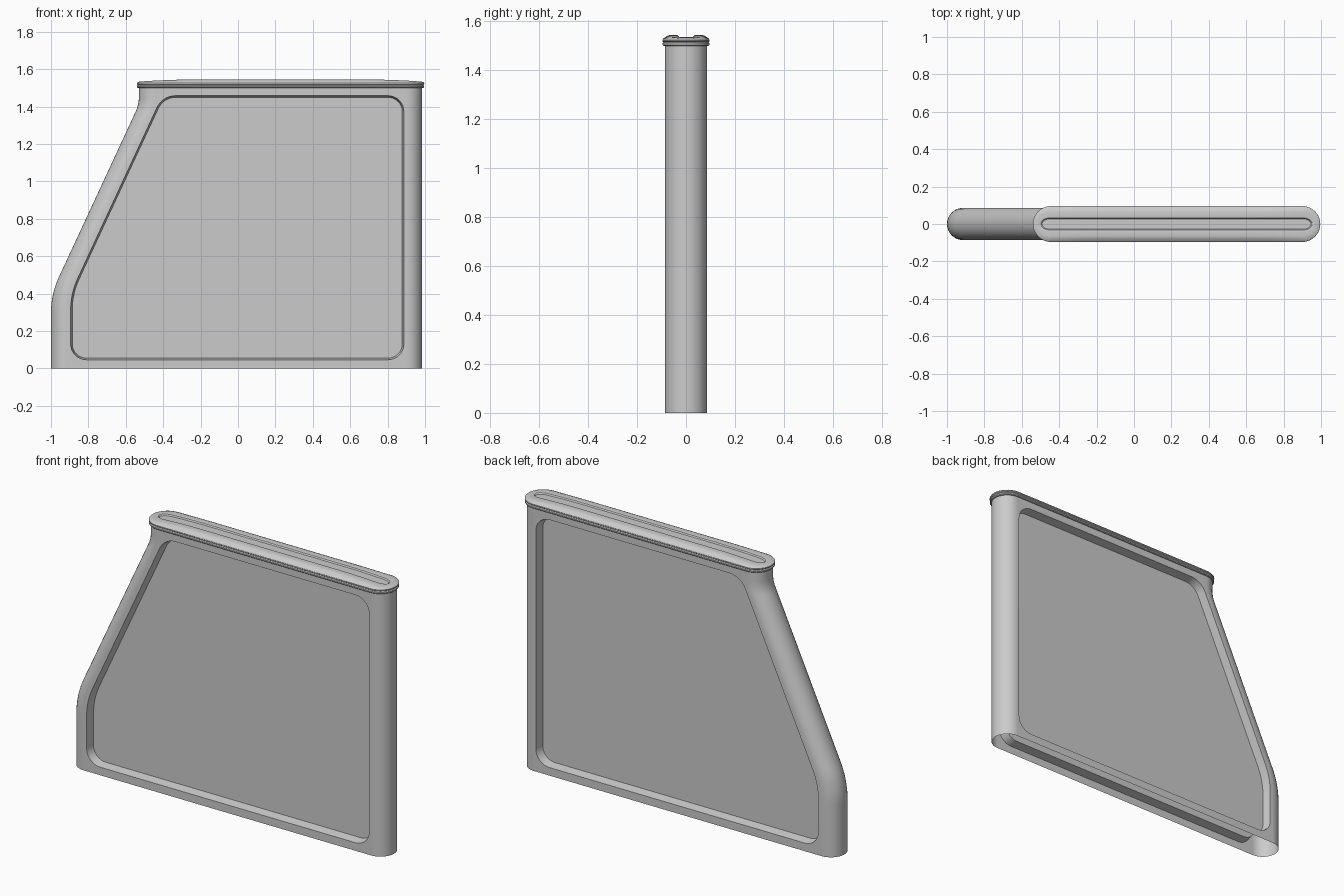
import bpy, bmesh, math
from mathutils import Vector

if "Cube" in bpy.data.objects:
    bpy.data.objects.remove(bpy.data.objects["Cube"])

T = 0.086            # half thickness, also the end rounding radius
DEPTH = 0.05         # depth of the side panels
TOP = 1.505
RIGHT = 0.985


def fillet(p, a, b, t, n=6):
    """Arc that rounds corner p between neighbours a and b, t = tangent length."""
    u, v = (a - p).normalized(), (b - p).normalized()
    half = u.angle(v) / 2
    r = t * math.tan(half)
    mid = (u + v).normalized()
    c = p + mid * (t / math.cos(half))
    s, e = p + u * t - c, p + v * t - c
    sweep = math.pi - 2 * half
    return [c + (s * math.sin((1 - k / n) * sweep) + e * math.sin(k / n * sweep))
            / math.sin(sweep) for k in range(n + 1)]


def finish(bm, name):
    bmesh.ops.remove_doubles(bm, verts=bm.verts, dist=1e-5)
    bmesh.ops.recalc_face_normals(bm, faces=bm.faces)
    me = bpy.data.meshes.new(name)
    bm.to_mesh(me)
    bm.free()
    ob = bpy.data.objects.new(name, me)
    bpy.context.collection.objects.link(ob)
    bpy.ops.object.select_all(action='DESELECT')
    ob.select_set(True)
    bpy.context.view_layer.objects.active = ob
    bpy.ops.object.shade_smooth_by_angle(angle=math.radians(30))
    wn = ob.modifiers.new("even_shading", 'WEIGHTED_NORMAL')
    wn.keep_sharp = True
    return ob


def bridge(bm, a, b, closed=True):
    n = len(a)
    for i in range(n if closed else n - 1):
        j = (i + 1) % n
        bm.faces.new((a[i], a[j], b[j], b[i]))


# Left side profile (x, z): vertical, slanted, vertical neck
L = [Vector(p) for p in ((-1, 0), (-1, 0.397), (-0.53, 1.41), (-0.53, TOP))]
left = [L[0]] + fillet(L[1], L[0], L[2], 0.10, 8) + fillet(L[2], L[1], L[3], 0.04) + [L[3]]
right = [Vector((RIGHT, 0)), Vector((RIGHT, TOP))]

# Recessed panel outline, rounded at every corner
P = [Vector(p) for p in ((-0.895, 0.046), (0.887, 0.046), (0.887, 1.458),
                         (-0.404, 1.458), (-0.895, 0.40))]
radii = (0.085, 0.085, 0.085, 0.07, 0.09)
panel = []
for i, p in enumerate(P):
    panel += fillet(p, P[i - 1], P[(i + 1) % 5], radii[i], 8)
inner = []
for i, p in enumerate(panel):
    d = (panel[(i + 1) % len(panel)] - panel[i - 1]).normalized()
    inner.append(p + Vector((-d.y, d.x)) * 0.009)

# Hollow body, open underneath
bm = bmesh.new()
for side in (-1, 1):
    def ring(pts, y):
        return [bm.verts.new((p.x, side * y, p.y)) for p in pts]
    flat = [p + Vector((T, 0)) for p in left] + [p - Vector((T, 0)) for p in reversed(right)]
    outer, rim, floor = ring(flat, T), ring(panel, T), ring(inner, T - DEPTH)
    edges = [bm.edges.new((r[i - 1], r[i])) for r in (outer, rim) for i in range(len(r))]
    bmesh.ops.triangle_fill(bm, edges=edges, use_beauty=True)
    bridge(bm, rim, floor)
    bm.faces.new(floor)

# Rounded left and right ends of the body
SEG = 16
for prof, sx in ((left, -1), (right, 1)):
    prev = None
    for p in prof:
        cur = []
        for k in range(SEG + 1):
            a = -math.pi / 2 + math.pi * k / SEG
            cur.append(bm.verts.new((p.x - sx * T + sx * T * math.cos(a), T * math.sin(a), p.y)))
        if prev:
            bridge(bm, prev, cur, closed=False)
        prev = cur
finish(bm, "body")

# Lipped cap: stadium rings with a soft arch along the length and a groove on top
X0, X1 = -0.53 + T, RIGHT - T
ARC, MIDS = 20, 16
XL, XR = X0 - 0.1, X1 + 0.1


def cap_ring(bm, rx, ry, z, arch):
    half = [(X1 + rx * math.cos(a), ry * math.sin(a)) for a in
            [math.pi / 2 * k / (ARC // 2) for k in range(ARC // 2 + 1)]]
    half += [(X1 + (X0 - X1) * k / MIDS, ry) for k in range(1, MIDS)]
    half += [(X0 - rx * math.sin(a), ry * math.cos(a)) for a in
             [math.pi / 2 * k / (ARC // 2) for k in range(ARC // 2 + 1)]]
    pts = half + [(x, -y) for x, y in reversed(half[1:-1])]
    out = []
    for x, y in pts:
        s = max(0.0, 1 - min(x - XL, XR - x) / 0.33)
        out.append(bm.verts.new((x, y, z - arch * s * s)))
    return out, len(half)


bm = bmesh.new()
rings = ((0.083, 0.083, 1.500, 0), (0.092, 0.092, 1.500, 0), (0.096, 0.096, 1.504, 0),
         (0.096, 0.096, 1.511, 0), (0.091, 0.091, 1.515, 0), (0.096, 0.096, 1.519, 0),
         (0.097, 0.096, 1.525, 0), (0.094, 0.092, 1.531, 0.002), (0.084, 0.078, 1.540, 0.008),
         (0.076, 0.066, 1.545, 0.013), (0.060, 0.040, 1.545, 0.013),
         (0.054, 0.033, 1.543, 0.013), (0.048, 0.028, 1.536, 0.013))
prev = None
for r in rings:
    cur, n = cap_ring(bm, *r)
    if prev:
        bridge(bm, prev, cur)
    prev = cur
# Groove floor
m = len(prev)
for i in range(n - 1):
    quad = [prev[i], prev[i + 1], prev[(m - i - 1) % m], prev[(m - i) % m]]
    bm.faces.new(list(dict.fromkeys(quad)))
finish(bm, "top_cap")
